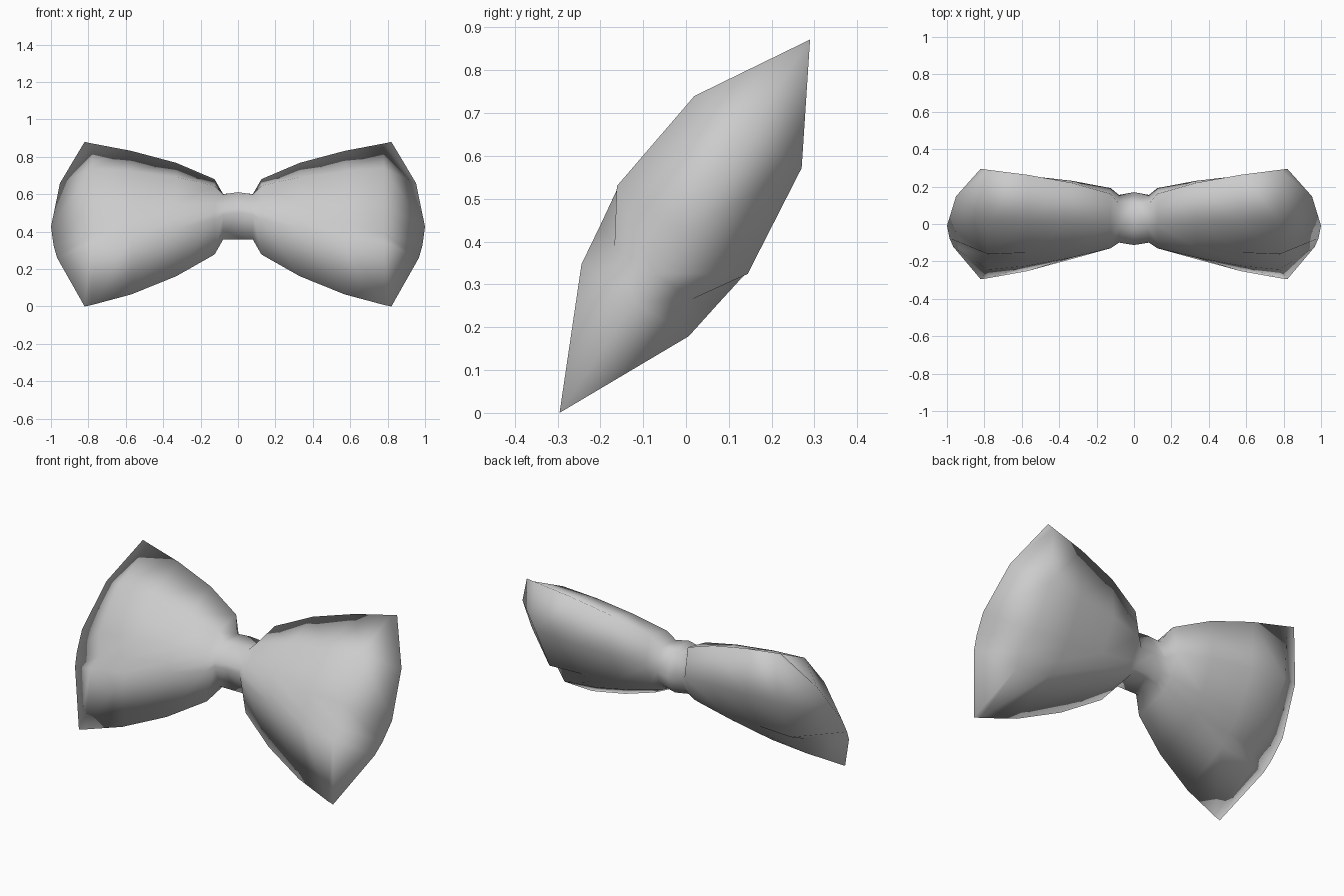
import bpy
import bmesh
from mathutils import Vector

cube = bpy.data.objects.get("Cube")
if cube:
    bpy.data.objects.remove(cube)

# Tilted frame of the bow: along its height, and through its thickness
CENTRE = Vector((0, 0, 0.44))
UP = Vector((0, 0.557, 0.83))
BACK = Vector((0, 0.83, -0.557))

# Height fractions across a section, and the puffed thickness at each
COLUMNS = [1, 0.5, -0.03, -0.26, -0.41, -1]
PUFF = [0, 0.82, 1, 0.94, 0.82, 0]
VALLEY = COLUMNS.index(-0.26)

# Sections from the knot outward: x, top, bottom, thickness, roundness, fold depth
SECTIONS = [
    (0, 0.2, -0.1, 0.14, 1, 0),
    (0.08, 0.195, -0.1, 0.122, 1, 0),
    (0.125, 0.29, -0.195, 0.14, 0.5, 0),
    (0.33, 0.395, -0.335, 0.165, 0, 0),
    (0.57, 0.472, -0.452, 0.182, 0, 0.03),
    (0.78, 0.52, -0.52, 0.184, 0, 0.34),
]


def section_point(section, i):
    """Local x, height and half thickness of one column of a section."""
    x, top, bottom, thick, roundness, fold = section
    s = COLUMNS[i]
    u = (top + bottom) / 2 + s * (top - bottom) / 2
    puff = PUFF[i] + roundness * ((1 - s * s) ** 0.5 - PUFF[i])
    if i == VALLEY:
        puff -= fold
    return x, u, thick * puff


def seam_point(i):
    """Outer rim where the front and back cloth meet."""
    s = COLUMNS[i]
    return 1 - 0.18 * abs(s) ** 1.9, 0.53 * s, 0


# Front and back cloth of both wings, joined through the knot
columns = range(len(COLUMNS))
rows = [[section_point(section, i) for i in columns] for section in SECTIONS]
rows.append([seam_point(i) for i in columns])
bm = bmesh.new()
for side in (-1, 1):
    for face_dir in (-1, 1):
        grid = [[bm.verts.new(CENTRE + Vector((side * x, 0, 0)) + UP * u + BACK * (face_dir * n))
                 for x, u, n in row] for row in rows]
        for a, b in zip(grid, grid[1:]):
            for i in columns[:-1]:
                bm.faces.new((a[i], a[i + 1], b[i + 1], b[i]))
bmesh.ops.remove_doubles(bm, verts=bm.verts, dist=0.0005)
bmesh.ops.recalc_face_normals(bm, faces=bm.faces)
for face in bm.faces:
    face.smooth = True

mesh = bpy.data.meshes.new("bow")
bm.to_mesh(mesh)
bm.free()
bow = bpy.data.objects.new("bow", mesh)
bpy.context.collection.objects.link(bow)

# Plain grey cloth
cloth = bpy.data.materials.new("grey_cloth")
cloth.use_nodes = True
colour = (0.6, 0.6, 0.6, 1)
cloth.diffuse_color = colour
cloth.node_tree.nodes["Principled BSDF"].inputs["Base Color"].default_value = colour
mesh.materials.append(cloth)
